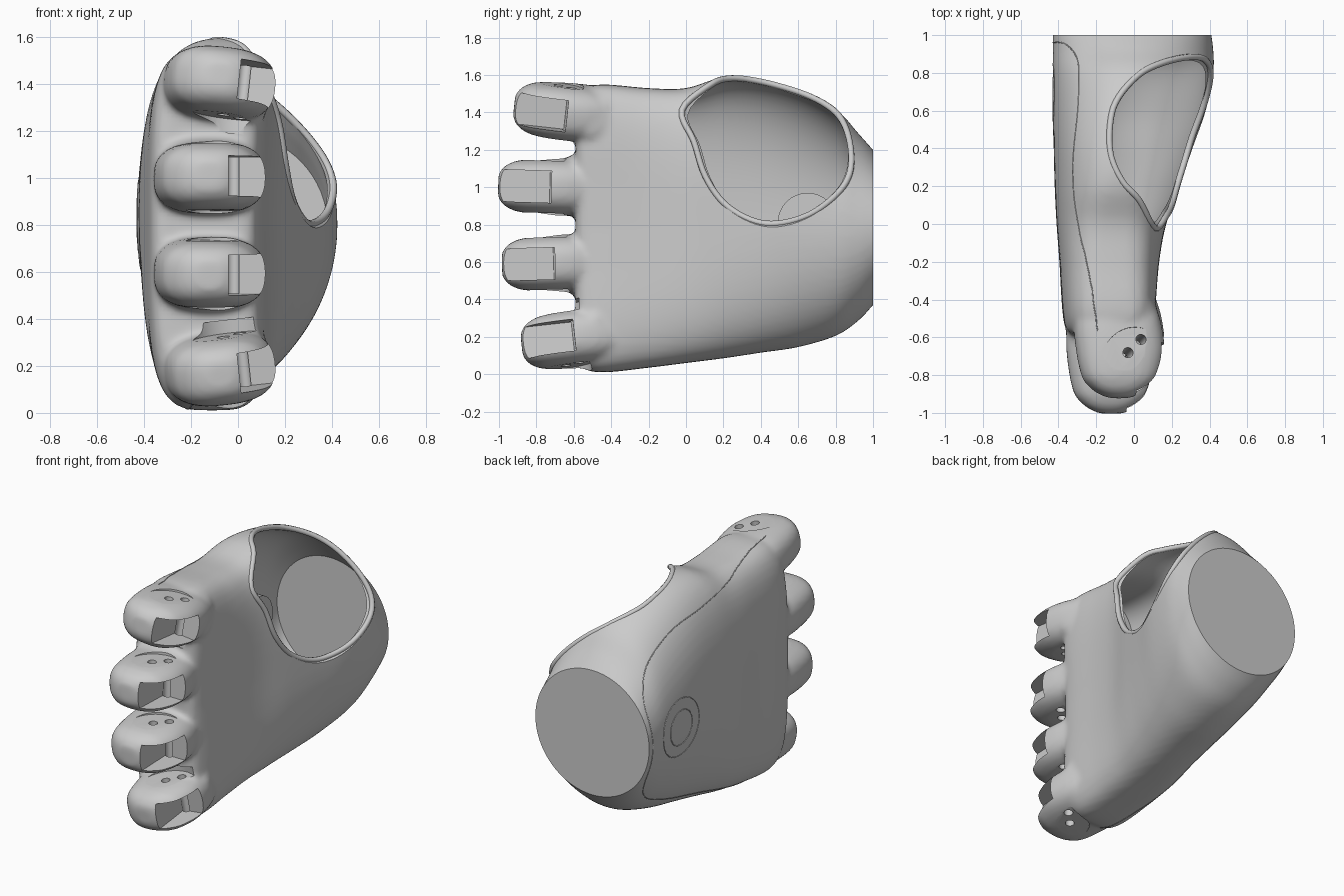
import bpy, bmesh, math
from mathutils import Vector, Matrix, Euler
from mathutils.bvhtree import BVHTree

if "Cube" in bpy.data.objects:
    bpy.data.objects.remove(bpy.data.objects["Cube"])


def spline(pts, sub, closed=False):
    """Catmull-Rom interpolation of tuples of any length."""
    n, out = len(pts), []
    pick = (lambda i: pts[i % n]) if closed else (lambda i: pts[max(0, min(n - 1, i))])
    for i in range(n if closed else n - 1):
        a, b, c, d = (pick(i + k) for k in (-1, 0, 1, 2))
        for s in range(sub):
            t = s / sub
            out.append(tuple(0.5 * (2 * q + (r - p) * t + (2 * p - 5 * q + 4 * r - u) * t * t
                                    + (3 * q - p - 3 * r + u) * t ** 3)
                             for p, q, r, u in zip(a, b, c, d)))
    if not closed:
        out.append(tuple(pts[-1]))
    return out


def finish(name, bm):
    bmesh.ops.recalc_face_normals(bm, faces=bm.faces)
    me = bpy.data.meshes.new(name)
    bm.to_mesh(me)
    bm.free()
    ob = bpy.data.objects.new(name, me)
    bpy.context.collection.objects.link(ob)
    return ob


def smooth(ob, angle=35):
    bpy.ops.object.select_all(action='DESELECT')
    ob.select_set(True)
    bpy.context.view_layer.objects.active = ob
    bpy.ops.object.shade_smooth_by_angle(angle=math.radians(angle))


def bake(ob):
    """Apply all modifiers of an object."""
    dg = bpy.context.evaluated_depsgraph_get()
    me = bpy.data.meshes.new_from_object(ob.evaluated_get(dg))
    ob.modifiers.clear()
    ob.data = me


def merge(name, obs):
    """Join objects, with their transforms, into one."""
    bm = bmesh.new()
    for ob in obs:
        me = ob.data.copy()
        me.transform(ob.matrix_basis)
        bm.from_mesh(me)
        bpy.data.objects.remove(ob)
    return finish(name, bm)


def cut(ob, cutter):
    m = ob.modifiers.new("cut", 'BOOLEAN')
    m.operation, m.solver, m.object = 'DIFFERENCE', 'EXACT', cutter
    bake(ob)
    bpy.data.objects.remove(cutter)


def loft(name, sections, n=64, sub=5, inset=0.0):
    """Superellipse rings along y: (y, x0, x1, z0, z1, exponent, bend of the +x side)."""
    bm, rings = bmesh.new(), []
    for y, x0, x1, z0, z1, e, bend in spline(sections, sub):
        hx, hz = (x1 - x0) / 2 - inset, (z1 - z0) / 2 - inset
        ring = []
        for i in range(n):
            a = 2 * math.pi * i / n
            c, s = math.cos(a), math.sin(a)
            u = math.copysign(abs(c) ** (2 / e), c)
            v = math.copysign(abs(s) ** (2 / e), s)
            x = (x0 + x1) / 2 + hx * u + bend * v * v * (1 + u) / 2
            ring.append(bm.verts.new((x, y, (z0 + z1) / 2 + hz * v)))
        rings.append(ring)
    for r, q in zip(rings, rings[1:]):
        for i in range(n):
            bm.faces.new((r[i], r[(i + 1) % n], q[(i + 1) % n], q[i]))
    bm.faces.new(rings[0])
    bm.faces.new(rings[-1])
    return finish(name, bm)


def prism(name, outline, h):
    """Outline in xy extruded from -h to h along z."""
    bm = bmesh.new()
    f = bm.faces.new([bm.verts.new((x, y, -h)) for x, y in outline])
    g = bmesh.ops.extrude_face_region(bm, geom=[f])
    bmesh.ops.translate(bm, vec=(0, 0, 2 * h), verts=[v for v in g['geom'] if isinstance(v, bmesh.types.BMVert)])
    return finish(name, bm)


def cylinder(name, r, depth, matrix):
    bm = bmesh.new()
    bmesh.ops.create_cone(bm, cap_ends=True, segments=32, radius1=r, radius2=r, depth=depth, matrix=matrix)
    return finish(name, bm)


def tube(name, pts, r, closed):
    cu = bpy.data.curves.new(name, 'CURVE')
    cu.dimensions, cu.bevel_depth, cu.bevel_resolution = '3D', r, 2
    sp = cu.splines.new('POLY')
    sp.points.add(len(pts) - 1)
    for p, co in zip(sp.points, pts):
        p.co = (*co, 1)
    sp.use_cyclic_u = closed
    ob = bpy.data.objects.new(name, cu)
    bpy.context.collection.objects.link(ob)


# Palm body sections, running past the wrist plane at y = 1
sections = [
    (-0.59, -0.32, 0.02, 0.12, 1.43, 3.2, 0.06),
    (-0.56, -0.36, 0.07, 0.04, 1.52, 3.6, 0.06),
    (-0.45, -0.38, 0.10, 0.01, 1.55, 3.8, 0.06),
    (-0.20, -0.395, 0.13, 0.035, 1.53, 3.5, 0.04),
    (0.00, -0.41, 0.17, 0.06, 1.53, 3.1, 0.03),
    (0.20, -0.42, 0.24, 0.085, 1.59, 2.6, 0.03),
    (0.40, -0.425, 0.31, 0.115, 1.585, 2.4, 0.02),
    (0.60, -0.43, 0.38, 0.145, 1.53, 2.2, 0.0),
    (0.80, -0.43, 0.42, 0.205, 1.42, 2.1, 0.0),
    (0.92, -0.43, 0.42, 0.285, 1.29, 2.0, 0.0),
    (1.00, -0.43, 0.41, 0.37, 1.20, 2.0, 0.0)]
parts = [loft("palm", sections + [(1.06, -0.42, 0.40, 0.44, 1.13, 2.0, 0.0)])]

# Finger knuckles: (tip y, centre z, x shift, pitch, roll)
fingers = [(-0.915, 1.42, 0.045, -0.11, 0.11), (-1.0, 1.01, 0.0, -0.03, 0.0),
           (-0.98, 0.585, 0.0, 0.03, 0.0), (-0.875, 0.17, 0.045, 0.11, -0.11)]
# knuckle sections: (y behind tip, x0, x1, half height)
profile = [(-0.004, -0.17, -0.07, 0.06), (0.008, -0.21, -0.03, 0.08), (0.03, -0.25, 0.01, 0.105),
           (0.06, -0.285, 0.05, 0.122), (0.11, -0.32, 0.088, 0.138), (0.24, -0.348, 0.118, 0.15),
           (0.40, -0.36, 0.10, 0.15), (0.55, -0.34, 0.05, 0.12)]
pockets, pins, flats = [], [], []
for ty, cz, sx, pitch, roll in fingers:
    place = Matrix.Translation((sx, ty, cz)) @ Euler((pitch, roll, 0)).to_matrix().to_4x4()
    knuckle = loft("finger_knuckle", [(y, a, b, -h, h, 2.7, 0) for y, a, b, h in profile], n=48)
    knuckle.matrix_basis = place
    # flared root joining the knuckle to the palm
    outer = 1 if cz > 1.2 else -1 if cz < 0.4 else 0
    rz, end = cz - 0.06 * outer, ty + 0.32
    mid = (end - 0.45) / 2
    root = loft("finger_root", [(-0.42, -0.36 + sx, 0.07 + sx, rz - 0.19, rz + 0.19, 2.5, 0),
                                (mid, -0.36 + sx, 0.09 + sx, rz - 0.172, rz + 0.172, 2.5, 0),
                                (end, -0.33 + sx, 0.07 + sx, cz - 0.135, cz + 0.135, 2.5, 0)], n=48)
    parts += [knuckle, root]
    # cutters: tendon pocket, pin holes and flat hinge sides
    pocket = prism("pocket", [(-0.04, -0.2), (0.4, -0.2), (0.4, 0.28), (-0.04, 0.28)], 0.085)
    pocket.matrix_basis = place
    pockets.append(pocket)
    for hx, hy in ((-0.09, 0.22), (-0.02, 0.29)):
        pins.append(cylinder("pin_hole", 0.027, 0.4, place @ Matrix.Translation((hx, hy, 0))))
    for s in (-1, 1):
        flats.append(cylinder("hinge_flat", 0.175, 0.06, place @ Matrix.Translation((-0.05, 0.18, s * 0.17))))

# Fuse palm and fingers into one smoothly blended skin
shell = merge("hand_shell", parts)
rm = shell.modifiers.new("fuse", 'REMESH')
rm.mode, rm.voxel_size = 'VOXEL', 0.0175
sm = shell.modifiers.new("blend", 'SMOOTH')
sm.factor, sm.iterations = 0.5, 6
bake(shell)
cut(shell, prism("wrist_trim", [(-1, 1), (1, 1), (1, 2), (-1, 2)], 3))
bvh = BVHTree.FromObject(shell, bpy.context.evaluated_depsgraph_get())

# Hollow inside
inner = [(-0.40,) + sections[2][1:]] + sections[3:-1] + [(0.985, -0.43, 0.41, 0.36, 1.215, 2.0, 0.0)]
cut(shell, loft("cavity", inner, inset=0.028))

# Thumb opening: cone-shaped cut from the inside through the rim outline
rim = [(0.12, -0.03, 1.42), (0.03, 0.12, 1.56), (-0.06, 0.22, 1.59), (-0.12, 0.35, 1.58), (-0.13, 0.5, 1.55),
       (-0.10, 0.65, 1.51), (0.02, 0.79, 1.42), (0.15, 0.86, 1.33), (0.30, 0.90, 1.20), (0.40, 0.89, 1.08),
       (0.42, 0.81, 0.96), (0.37, 0.67, 0.85), (0.29, 0.50, 0.80), (0.26, 0.35, 0.82), (0.23, 0.20, 0.91),
       (0.22, 0.09, 1.06), (0.19, 0.03, 1.25)]
apex = Vector((-0.05, 0.45, 1.05))
lip = []
for p in spline(rim, 5, True):
    p = Vector(p)
    lip.append(p.lerp(bvh.find_nearest(p)[0], 0.7))
bm = bmesh.new()
tip = bm.verts.new(apex)
far = bm.verts.new(apex + Vector((0.9, 0, 0.75)))
edge = [bm.verts.new(apex + (p - apex) * 1.7) for p in lip]
for a, b in zip(edge, edge[1:] + edge[:1]):
    bm.faces.new((tip, a, b))
    bm.faces.new((far, b, a))
cut(shell, finish("opening_cutter", bm))
tube("opening_lip", [p - (p - apex).normalized() * 0.01 for p in lip], 0.017, True)

# Finger details
cut(shell, merge("flat_cutters", flats))
cut(shell, merge("pocket_cutters", pockets))
cut(shell, merge("pin_cutters", pins))
smooth(shell)

# Seam around the back-of-hand plate, laid on the shell surface
top = [(-0.2, -0.56, 1.6), (-0.25, -0.3, 1.6), (-0.33, 0, 1.5), (-0.35, 0.3, 1.45), (-0.33, 0.6, 1.4),
       (-0.31, 0.85, 1.25), (-0.36, 0.95, 1.05)]
low = [(x, y, z) for (x, y, _), z in zip(top, (0, 0, 0.05, 0.1, 0.2, 0.35, 0.55))]
path = spline(top + [(-0.43, 0.96, 0.8)] + low[::-1], 6)
tube("plate_seam", [bvh.find_nearest(Vector(p))[0] for p in path], 0.003, False)

# Round button rings outside and boss inside
for r in (0.19, 0.115):
    ring = [(-1, 0.66 + r * math.cos(a), 0.80 + r * math.sin(a)) for a in (k * math.pi / 24 for k in range(48))]
    tube("button_ring", [bvh.ray_cast(Vector(p), Vector((1, 0, 0)))[0] for p in ring], 0.003, True)
smooth(cylinder("button_boss", 0.16, 0.1,
                Matrix.Translation((-0.36, 0.65, 0.81)) @ Matrix.Rotation(math.pi / 2, 4, 'Y')))
